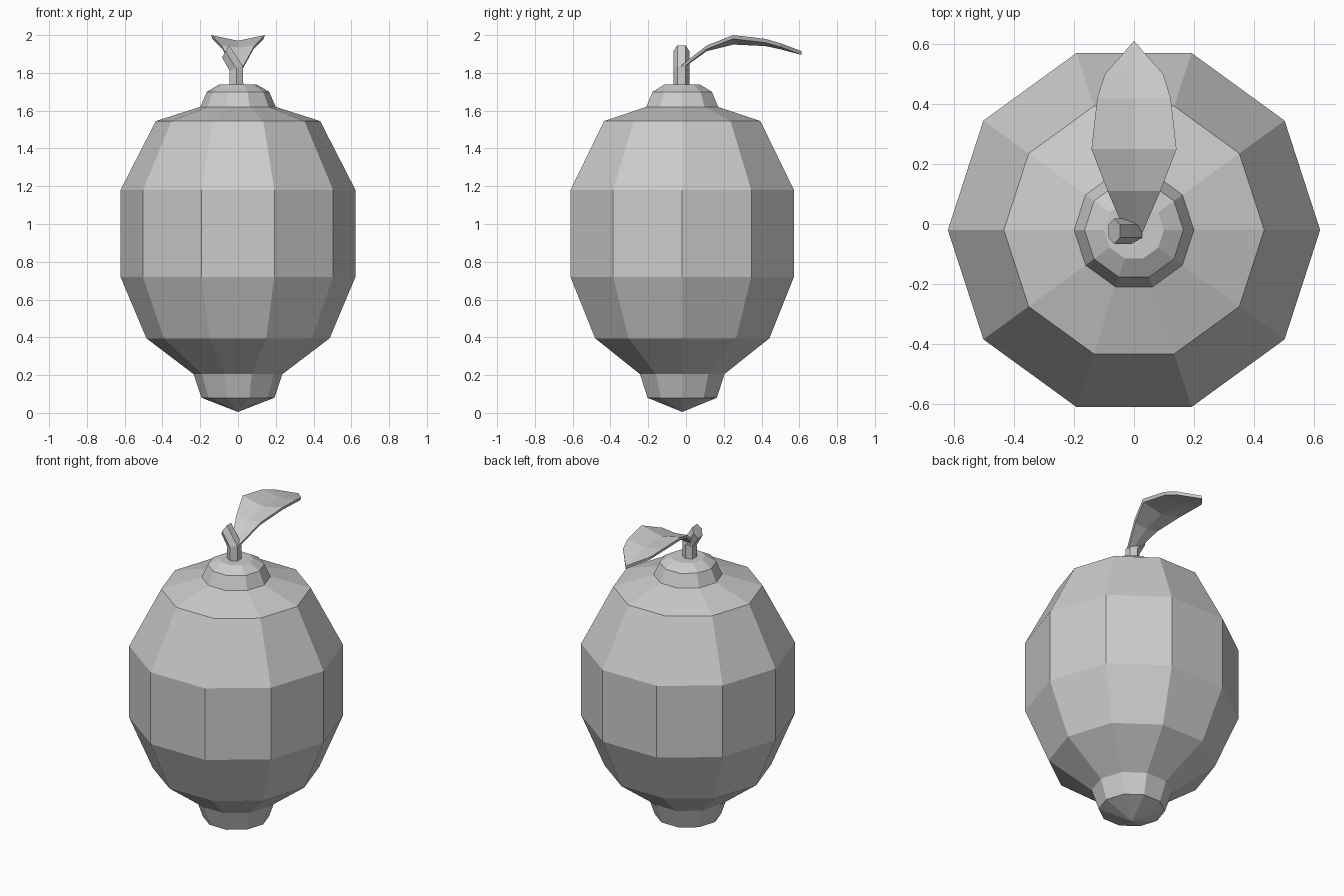
import bpy, bmesh
from math import cos, sin, radians
from mathutils import Vector

cube = bpy.data.objects.get("Cube")
if cube:
    bpy.data.objects.remove(cube)

grey = bpy.data.materials.new("light grey")
grey.use_nodes = True
grey.diffuse_color = (0.6, 0.6, 0.6, 1)
grey.node_tree.nodes["Principled BSDF"].inputs["Base Color"].default_value = (0.6, 0.6, 0.6, 1)

AXIS_Y = -0.02


def finish(name, bm):
    bmesh.ops.recalc_face_normals(bm, faces=bm.faces)
    mesh = bpy.data.meshes.new(name)
    bm.to_mesh(mesh)
    bm.free()
    mesh.materials.append(grey)
    obj = bpy.data.objects.new(name, mesh)
    bpy.context.collection.objects.link(obj)
    return obj


def bridge(bm, low, high):
    n = len(low)
    for i in range(n):
        j = (i + 1) % n
        bm.faces.new((low[i], low[j], high[j], high[i]))


# Fruit: ten-sided turned profile with a pointed bottom and a collar on top
profile = [(0.193, 0.08), (0.235, 0.205), (0.485, 0.395), (0.622, 0.72), (0.622, 1.18),
           (0.435, 1.545), (0.2, 1.62), (0.165, 1.70), (0.1, 1.738)]
bm = bmesh.new()
rings = [[bm.verts.new((r * cos(radians(36 * i)), AXIS_Y + r * sin(radians(36 * i)), z))
          for i in range(10)] for r, z in profile]
for low, high in zip(rings, rings[1:]):
    bridge(bm, low, high)
tip = bm.verts.new((0, AXIS_Y, 0.005))
for i in range(10):
    bm.faces.new((tip, rings[0][(i + 1) % 10], rings[0][i]))
bm.faces.new(rings[-1])
finish("fruit", bm)

# Stem: six-sided stalk that bends to one side; each ring has a centre and a tilt
bm = bmesh.new()
rings = []
for x, z, tilt in [(-0.009, 1.72, 0), (-0.009, 1.823, 18), (-0.066, 1.914, 60)]:
    ring = []
    for i in range(6):
        a = radians(30 + 60 * i)
        across = 0.043 * cos(a)
        ring.append(bm.verts.new((x + across * cos(radians(tilt)), AXIS_Y - 0.004 + 0.043 * sin(a),
                                  z + across * sin(radians(tilt)))))
    rings.append(ring)
for low, high in zip(rings, rings[1:]):
    bridge(bm, low, high)
bm.faces.new(rings[0])
bm.faces.new(rings[-1])
finish("stem", bm)

# Leaf: folded along the middle; rows of (y, half width, edge height, middle height)
rows = [(-0.025, 0.03, 1.84, 1.838), (0.11, 0.088, 1.945, 1.935), (0.25, 0.142, 2.0, 1.97),
        (0.42, 0.123, 1.98, 1.962), (0.50, 0.098, 1.957, 1.945)]
THICK = 0.02
bm = bmesh.new()
tip_top = Vector((0, 0.612, 1.915))
layers = []
for drop, trim in ((0, 0), (THICK, 0.006)):
    grid = [[bm.verts.new((side * (w - trim), y, (mid if side == 0 else edge) - drop))
             for side in (-1, 0, 1)] for y, w, edge, mid in rows]
    end = bm.verts.new(tip_top - Vector((0, 0, drop)))
    for a, b in zip(grid, grid[1:]):
        for c in (0, 1):
            bm.faces.new((a[c], a[c + 1], b[c + 1], b[c]))
    for c in (0, 1):
        bm.faces.new((grid[-1][c], grid[-1][c + 1], end))
    layers.append(grid[0] + [r[2] for r in grid[1:]] + [end] + [r[0] for r in grid[:0:-1]])
bridge(bm, *layers)
finish("leaf", bm)
